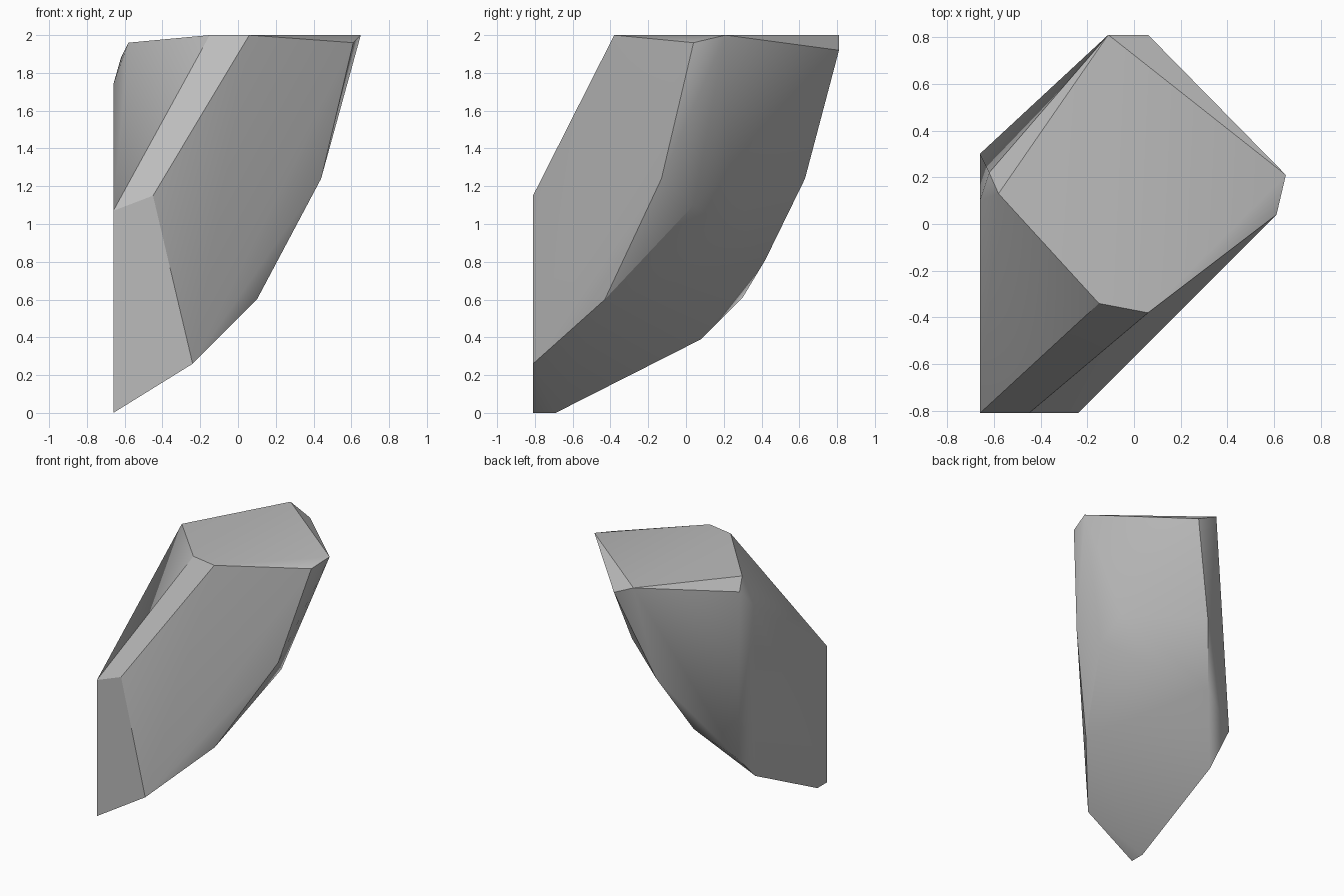
import bpy
import bmesh
import math

# Remove the default object
default = bpy.data.objects.get("Cube")
if default:
    bpy.data.objects.remove(default, do_unlink=True)


def make_material(name, rgb):
    mat = bpy.data.materials.new(name)
    mat.use_nodes = True
    colour = (*rgb, 1.0)
    mat.diffuse_color = colour
    shader = next(n for n in mat.node_tree.nodes if n.type == "BSDF_PRINCIPLED")
    shader.inputs["Base Color"].default_value = colour
    shader.inputs["Roughness"].default_value = 0.8
    return mat


# Corners of the chiselled boulder, grouped by region
foot = [(-.66, -.81, 0), (-.66, -.69, 0), (-.24, -.81, .26)]
front_cut = [(-.45, -.81, 1.15), (-.66, -.81, 1.07)]
front_right_rim = [(.10, -.43, .60), (.44, -.13, 1.24), (.61, .04, 1.96)]
back_left_rim = [(-.66, .08, .39), (-.66, .30, .61), (-.36, .42, .81), (-.18, .63, 1.24)]
underside = [(.35, .04, 1.10), (.31, .23, 1.27)]
left_shoulder = [(-.66, .10, 1.74), (-.62, .22, 1.88), (-.58, .13, 1.96)]
crown = [(.65, .21, 2), (.06, -.38, 2), (-.15, -.34, 2), (-.11, .81, 2), (.06, .81, 1.92)]

# Wrap the corners in one closed faceted skin
bm = bmesh.new()
for region in (foot, front_cut, front_right_rim, back_left_rim, underside, left_shoulder, crown):
    for corner in region:
        bm.verts.new(corner)
hull = bmesh.ops.convex_hull(bm, input=bm.verts[:])
loose = [v for v in bm.verts if not v.link_faces]
bmesh.ops.delete(bm, geom=loose, context="VERTS")

# Merge flat neighbours into clean facets
bmesh.ops.dissolve_limit(bm, angle_limit=math.radians(1), verts=bm.verts[:], edges=bm.edges[:])
bmesh.ops.recalc_face_normals(bm, faces=bm.faces[:])

mesh = bpy.data.meshes.new("boulder")
bm.to_mesh(mesh)
bm.free()
boulder = bpy.data.objects.new("boulder", mesh)
bpy.context.collection.objects.link(boulder)
mesh.materials.append(make_material("stone grey", (.5, .5, .5)))

# Soft shading across shallow folds, crisp at the main ridges
for obj in bpy.context.selected_objects:
    obj.select_set(False)
boulder.select_set(True)
bpy.context.view_layer.objects.active = boulder
bpy.ops.object.shade_smooth_by_angle(angle=math.radians(30))
